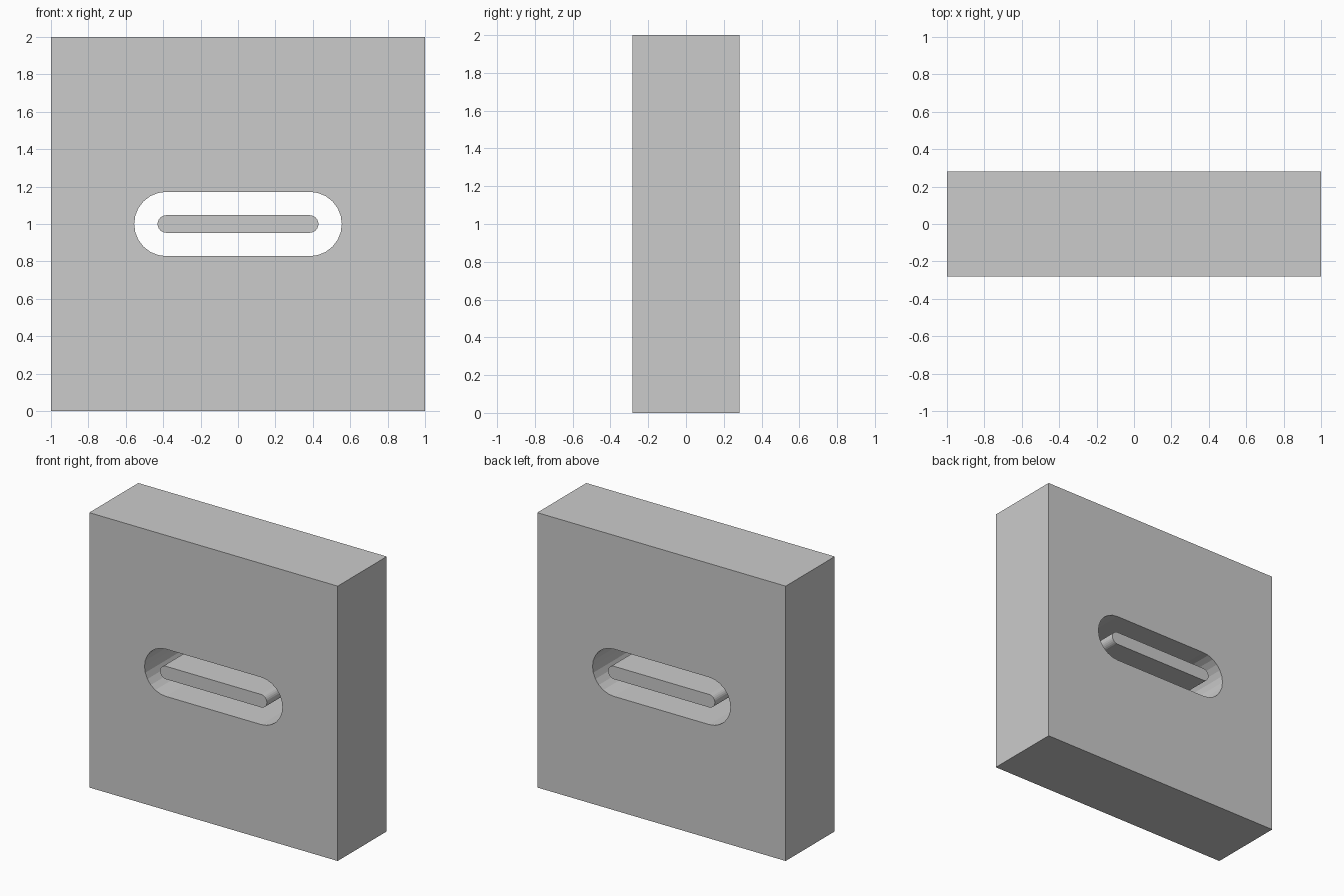
import bpy, bmesh
from math import pi, cos, sin

if "Cube" in bpy.data.objects:
    bpy.data.objects.remove(bpy.data.objects["Cube"])

HALF_DEPTH = 0.282
MID_Z = 1.0
STRAIGHT = 0.383   # half length of the straight run of each slot shape
STEPS = 12         # facets per rounded end


def stadium(radius):
    """Closed (x, z) outline of a bar with two rounded ends."""
    pts = []
    for side, start in ((1, -pi / 2), (-1, pi / 2)):
        for i in range(STEPS + 1):
            a = start + pi * i / STEPS
            pts.append((side * STRAIGHT + radius * cos(a), MID_Z + radius * sin(a)))
    return pts


def extruded(name, outline, half_depth):
    """Solid made by extruding an (x, z) outline along y."""
    bm = bmesh.new()
    face = bm.faces.new([bm.verts.new((x, -half_depth, z)) for x, z in outline])
    out = bmesh.ops.extrude_face_region(bm, geom=[face])
    moved = [g for g in out["geom"] if isinstance(g, bmesh.types.BMVert)]
    bmesh.ops.translate(bm, verts=moved, vec=(0, 2 * half_depth, 0))
    bmesh.ops.recalc_face_normals(bm, faces=bm.faces)
    mesh = bpy.data.meshes.new(name)
    bm.to_mesh(mesh)
    bm.free()
    obj = bpy.data.objects.new(name, mesh)
    bpy.context.collection.objects.link(obj)
    return obj


# Square slab
slab = extruded("slab", [(-1, 0), (1, 0), (1, 2), (-1, 2)], HALF_DEPTH)

# Rounded slot through the slab
cutter = extruded("slot_cutter", stadium(0.172), HALF_DEPTH + 0.2)
cutter.hide_render = True
cutter.hide_set(True)
slot = slab.modifiers.new("slot", 'BOOLEAN')
slot.operation = 'DIFFERENCE'
slot.solver = 'EXACT'
slot.object = cutter

# Rounded bar floating in the slot, flush with both faces
extruded("slot_core", stadium(0.047), HALF_DEPTH)
